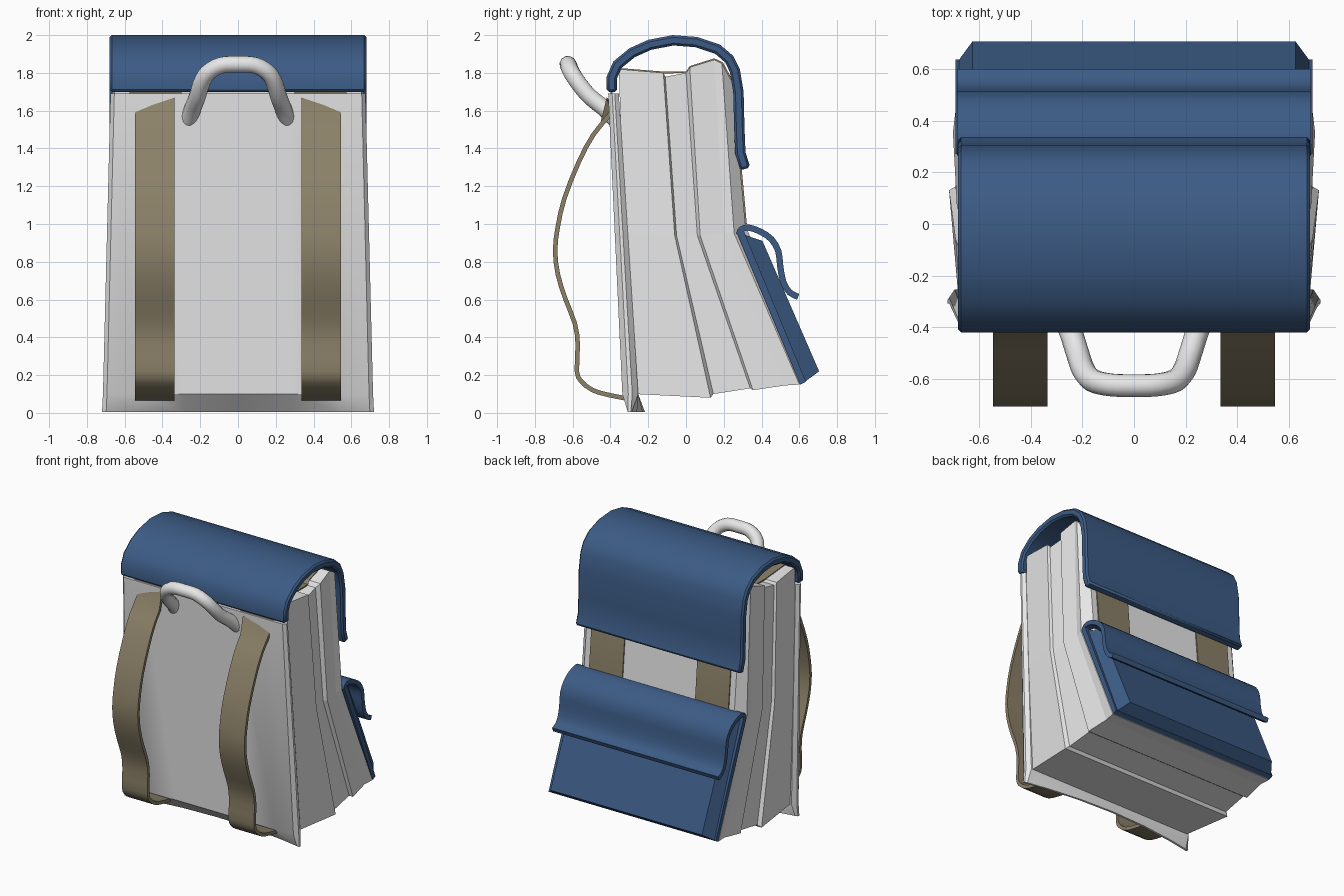
import bpy
import math
from mathutils import Vector

old_cube = bpy.data.objects.get("Cube")
if old_cube:
    bpy.data.objects.remove(old_cube, do_unlink=True)


def make_material(name, red, green, blue):
    mat = bpy.data.materials.new(name)
    mat.use_nodes = True
    colour = (red, green, blue, 1)
    mat.diffuse_color = colour
    shader = next(n for n in mat.node_tree.nodes if n.type == "BSDF_PRINCIPLED")
    shader.inputs["Base Color"].default_value = colour
    shader.inputs["Roughness"].default_value = 0.8
    return mat


grey_cloth = make_material("light grey cloth", 0.8, 0.8, 0.8)
blue_cloth = make_material("blue cloth", 0.045, 0.105, 0.235)
olive_webbing = make_material("olive webbing", 0.26, 0.22, 0.14)


def select_only(obj):
    bpy.ops.object.select_all(action="DESELECT")
    obj.select_set(True)
    bpy.context.view_layer.objects.active = obj


def make_solid(name, rings, mat, smooth_angle=None):
    """Join equal closed rings into a solid, capping the ends with quad strips."""
    size = len(rings[0])
    verts = [v for ring in rings for v in ring]
    faces = []
    for start in (0, len(verts) - size):
        for k in range(size // 2 - 1):
            strip = (k, k + 1, size - k - 2, size - k - 1)
            faces.append([start + i for i in strip])
    for r in range(len(rings) - 1):
        for k in range(size):
            a, b = r * size + k, r * size + (k + 1) % size
            faces.append((a, b, b + size, a + size))
    mesh = bpy.data.meshes.new(name)
    mesh.from_pydata(verts, [], faces)
    mesh.materials.append(mat)
    obj = bpy.data.objects.new(name, mesh)
    bpy.context.collection.objects.link(obj)
    select_only(obj)
    bpy.ops.object.mode_set(mode="EDIT")
    bpy.ops.mesh.select_all(action="SELECT")
    bpy.ops.mesh.normals_make_consistent(inside=False)
    bpy.ops.object.mode_set(mode="OBJECT")
    if smooth_angle:
        bpy.ops.object.shade_smooth_by_angle(angle=math.radians(smooth_angle))
    return obj


def loft(name, stations, mat):
    """Each station lists (y, z, half width) from top to bottom."""
    rings = []
    for station in stations:
        left_side = [(w, y, z) for y, z, w in station]
        right_side = [(-w, y, z) for y, z, w in reversed(station)]
        rings.append(left_side + right_side)
    return make_solid(name, rings, mat)


def smooth_path(points, steps):
    """Catmull-Rom interpolation through the points."""
    pts = [Vector(p) for p in points]
    pts = [pts[0] * 2 - pts[1]] + pts + [pts[-1] * 2 - pts[-2]]
    path = []
    for a, b, c, d in zip(pts, pts[1:], pts[2:], pts[3:]):
        for s in range(steps):
            t = s / steps
            path.append((b * 2 + (c - a) * t + (a * 2 - b * 5 + c * 4 - d) * t ** 2
                         + (b * 3 - a - c * 3 + d) * t ** 3) / 2)
    return path + [pts[-2]]


def ribbon(name, points, thickness, x_in, x_out, mat, steps=2, lift=(0, 0)):
    """Sweep a flat band; lift shifts the inner corner of its first end."""
    path = smooth_path(points, steps)
    rings = []
    for i, p in enumerate(path):
        along = path[min(i + 1, len(path) - 1)] - path[max(i - 1, 0)]
        q = p + Vector((along.y, -along.x)).normalized() * thickness
        dy, dz = lift if i == 0 else (0, 0)
        rings.append([(x_in, p.x + dy, p.y + dz), (x_out, p.x, p.y),
                      (x_out, q.x, q.y), (x_in, q.x + dy, q.y + dz)])
    return make_solid(name, rings, mat, 40)


# Stiff panel on the wearer's side: ridged edges, foot tucked under in the middle
panel_rings = []
for f in (-1, -.97, -.75, -.4, 0, .4, .75, .97, 1):
    foot_y = -.3 + .075 * (1 - f * f)
    pinch = .25 if abs(f) == 1 else 1
    rows = [(-.384, .028 * pinch, 1.69, .675), (-.295, .042 * pinch, .1, .715),
            (foot_y, .008, .004, .72)]
    front = [(f * w, y - t, z) for y, t, z, w in rows]
    rear = [(f * w, y + t, z) for y, t, z, w in reversed(rows)]
    panel_rings.append(front + rear)
make_solid("back_panel", panel_rings, grey_cloth, 25)

# Pleated bag body, from the panel to the far side
loft("pleated_body", [
    [(-.355, 1.82, .65), (-.33, .95, .67), (-.27, .1, .68)],
    [(-.12, 1.8, .665), (-.06, .94, .69), (.13, .08, .715)],
    [(-.11, 1.78, .65), (-.05, .94, .67), (.145, .1, .69)],
    [(0, 1.8, .64), (.06, .94, .66), (.34, .13, .68)],
    [(.02, 1.83, .665), (.075, .94, .685), (.355, .12, .7)],
    [(.15, 1.87, .65), (.2, .95, .67), (.52, .145, .68)],
    [(.19, 1.85, .665), (.255, .95, .68), (.6, .15, .69)],
    [(.245, 1.75, .62), (.314, 1, .62), (.62, .17, .65)],
], grey_cloth)

# Large curved lid
lid_path = [(-.42, 1.7), (-.42, 1.78), (-.385, 1.86), (-.3, 1.93), (-.2, 1.975),
            (-.07, 2), (.06, 1.99), (.18, 1.95), (.25, 1.89), (.285, 1.82),
            (.305, 1.7), (.31, 1.5), (.315, 1.38), (.34, 1.3)]
lid = ribbon("lid", lid_path, .055, -.68, .68, blue_cloth, steps=1)
bevel = lid.modifiers.new("soft_edges", "BEVEL")
bevel.width = .012
bevel.segments = 1
bevel.limit_method = "ANGLE"
bevel.angle_limit = math.radians(60)

# Outer pocket: backing sheet, tapered box and rolled flap
loft("pocket_backing", [
    [(.27, .95, .69), (.605, .15, .69)],
    [(.305, .965, .69), (.635, .165, .69)],
], blue_cloth)
loft("pocket_box", [
    [(.29, .95, .68), (.63, .165, .68)],
    [(.405, .91, .625), (.705, .22, .625)],
], blue_cloth)
flap_path = [(.265, .95), (.285, .985), (.33, .998), (.4, .975), (.465, .93),
             (.505, .86), (.515, .78), (.53, .7), (.56, .65), (.6, .63)]
ribbon("pocket_flap", flap_path, .033, -.685, .685, blue_cloth)

# Shoulder straps and the flat bands under the lid, mirrored
strap_path = [(-.4, 1.6), (-.5, 1.48), (-.58, 1.33), (-.655, 1.14), (-.69, .99),
              (-.705, .86), (-.69, .73), (-.65, .6), (-.6, .47), (-.585, .36),
              (-.59, .22), (-.565, .16), (-.5, .11), (-.42, .085), (-.32, .065)]
band_path = [(-.4, 1.69), (-.36, 1.826), (-.12, 1.807), (0, 1.807), (.02, 1.836),
             (.15, 1.877), (.195, 1.856), (.253, 1.75), (.322, 1)]
for side, sign in (("left", 1), ("right", -1)):
    ribbon(side + "_shoulder_strap", strap_path, -.024, .335 * sign, .545 * sign,
           olive_webbing, lift=(-.02, .07))
    ribbon(side + "_lid_band", band_path, .009, .3 * sign, .575 * sign,
           olive_webbing, steps=1)

# Carrying handle: a round cord in a leaning arch
half_arch = [(.262, -.37, 1.55), (.24, -.43, 1.61), (.215, -.51, 1.675),
             (.195, -.565, 1.74), (.16, -.605, 1.8), (.09, -.622, 1.84)]
arch = half_arch + [(0, -.625, 1.845)]
arch += [(-x, y, z) for x, y, z in reversed(half_arch)]
curve = bpy.data.curves.new("carry_handle", "CURVE")
curve.dimensions = "3D"
curve.bevel_depth = .045
curve.bevel_resolution = 4
curve.use_fill_caps = True
spline = curve.splines.new("POLY")
path = smooth_path(arch, 3)
spline.points.add(len(path) - 1)
for point, co in zip(spline.points, path):
    point.co = (*co, 1)
curve.materials.append(grey_cloth)
handle = bpy.data.objects.new("carry_handle", curve)
bpy.context.collection.objects.link(handle)
select_only(handle)
bpy.ops.object.convert(target="MESH")
bpy.ops.object.shade_smooth_by_angle(angle=math.radians(50))
